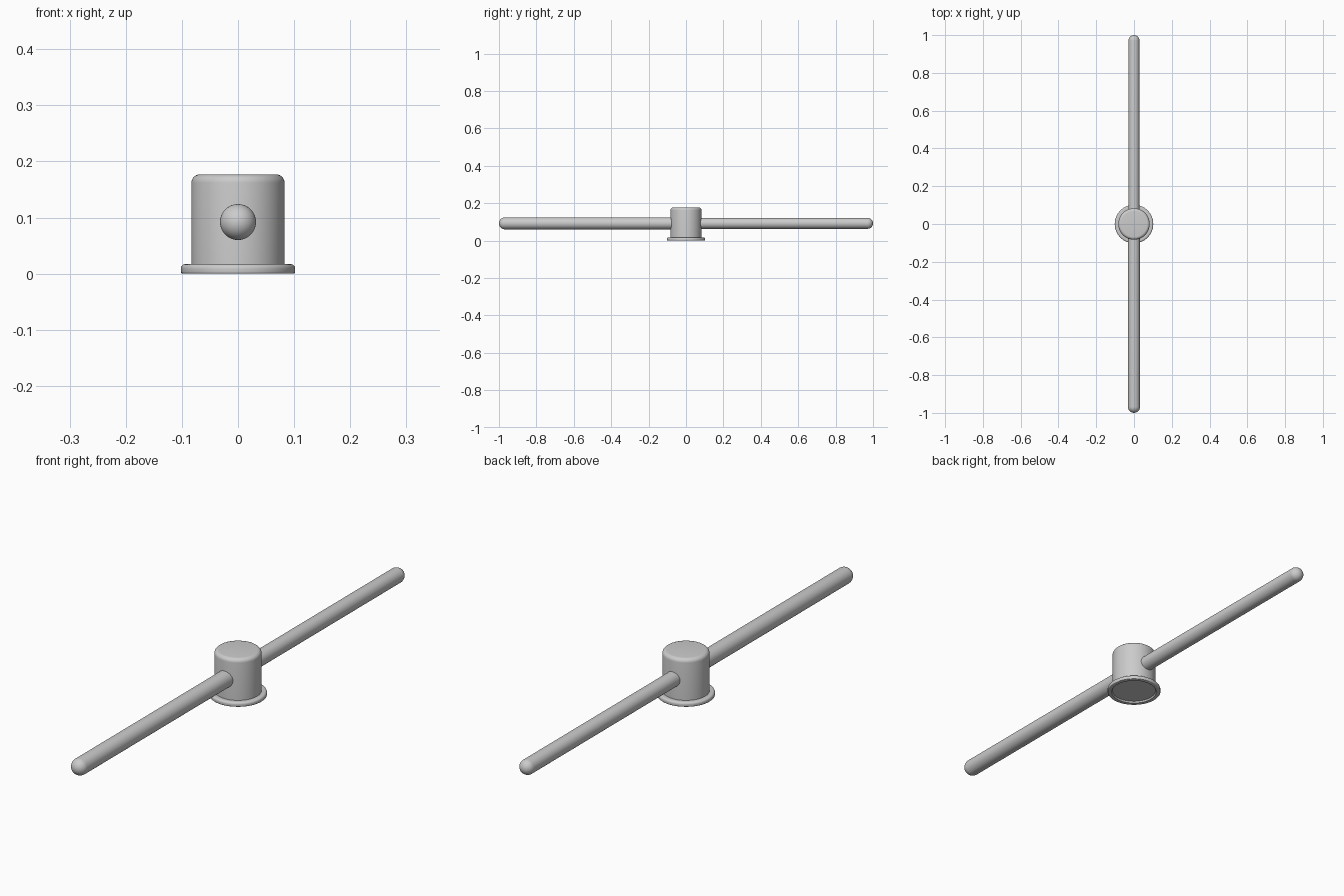
import bpy, bmesh, math
from mathutils import Matrix

if "Cube" in bpy.data.objects:
    bpy.data.objects.remove(bpy.data.objects["Cube"])

SEGMENTS = 64


def arc(cx, cz, r, a0, a1, n=6):
    """Points along a circular arc, angles in degrees."""
    angles = [math.radians(a0 + (a1 - a0) * i / n) for i in range(n + 1)]
    return [(cx + r * math.cos(a), cz + r * math.sin(a)) for a in angles]


def lathe(name, profile, matrix=Matrix.Identity(4), segments=SEGMENTS):
    """Spin an (r, z) profile around z, then place it with matrix."""
    bm = bmesh.new()
    verts = [bm.verts.new((r, 0, z)) for r, z in profile]
    edges = [bm.edges.new(pair) for pair in zip(verts, verts[1:])]
    bmesh.ops.spin(bm, geom=verts + edges, axis=(0, 0, 1), cent=(0, 0, 0),
                   angle=math.tau, steps=segments, use_duplicate=False)
    bmesh.ops.remove_doubles(bm, verts=bm.verts, dist=1e-5)
    bmesh.ops.recalc_face_normals(bm, faces=bm.faces)
    bm.transform(matrix)
    mesh = bpy.data.meshes.new(name)
    bm.to_mesh(mesh)
    bm.free()
    obj = bpy.data.objects.new(name, mesh)
    bpy.context.collection.objects.link(obj)
    bpy.ops.object.select_all(action='DESELECT')
    obj.select_set(True)
    bpy.context.view_layer.objects.active = obj
    bpy.ops.object.shade_smooth_by_angle(angle=math.radians(35))
    return obj


# Hub: round cap with a softened top edge, flange and recessed underside
hub = [(0, 0.006), (0.083, 0.006), (0.086, 0)]
hub += arc(0.099, 0.003, 0.003, -90, 0, 3)
hub += arc(0.094, 0.009, 0.008, 0, 90)
hub += [(0.083, 0.017)]
hub += arc(0.068, 0.162, 0.015, 0, 90)
hub += [(0, 0.177)]
lathe("hub", hub)

# Arms: round-ended rods pointing to the front and the back
for name, radius, tilt in (("front_arm", 0.032, 90), ("back_arm", 0.029, -90)):
    rod = [(0, 0.07), (radius, 0.07)]
    rod += arc(0, 1 - radius, radius, 0, 90, 10)
    rod[-1] = (0, 1)
    place = Matrix.Translation((0, 0, 0.092)) @ Matrix.Rotation(math.radians(tilt), 4, 'X')
    lathe(name, rod, place, 40)
